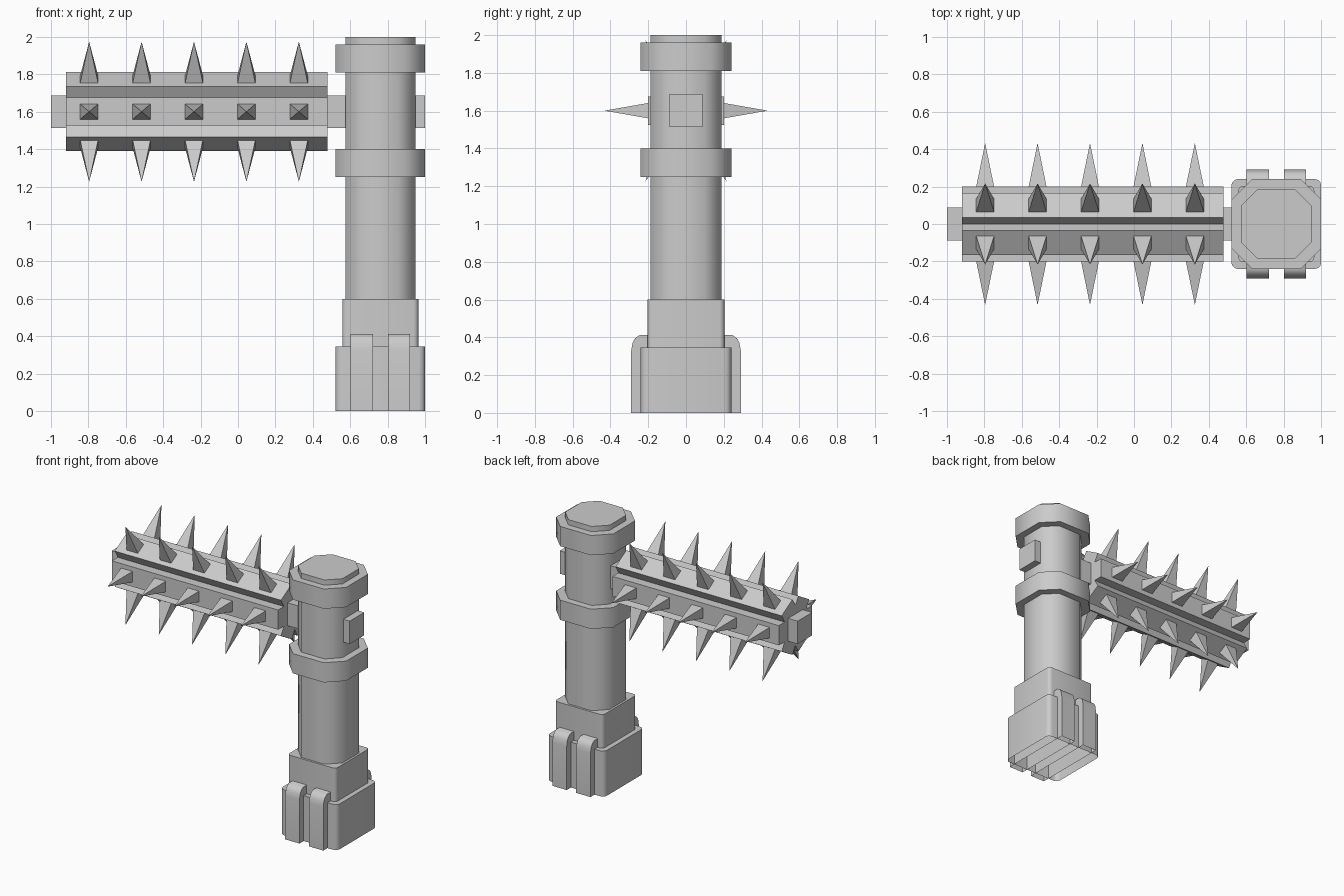
import bpy, bmesh, math
from mathutils import Vector

if "Cube" in bpy.data.objects:
    bpy.data.objects.remove(bpy.data.objects["Cube"])

PX = 0.76      # post centre in x
AZ = 1.60      # roller axle height


def finish(name, bm, smooth=None):
    bmesh.ops.recalc_face_normals(bm, faces=bm.faces)
    mesh = bpy.data.meshes.new(name)
    bm.to_mesh(mesh)
    bm.free()
    obj = bpy.data.objects.new(name, mesh)
    bpy.context.collection.objects.link(obj)
    if smooth:
        bpy.ops.object.select_all(action='DESELECT')
        obj.select_set(True)
        bpy.context.view_layer.objects.active = obj
        bpy.ops.object.shade_smooth_by_angle(angle=math.radians(smooth))
    return obj


def prism(name, profile, axis, lo, hi, smooth=None, open_bottom=False):
    """Extrude a 2D profile: axis 'x' reads (y, z), axis 'z' reads (x, y)."""
    place = (lambda p, t: (t, p[0], p[1])) if axis == 'x' else (lambda p, t: (p[0], p[1], t))
    bm = bmesh.new()
    face = bm.faces.new([bm.verts.new(place(p, lo)) for p in profile])
    ext = bmesh.ops.extrude_face_region(bm, geom=[face], use_keep_orig=True)
    step = Vector(place((0, 0), hi - lo))
    bmesh.ops.translate(bm, vec=step, verts=[g for g in ext['geom'] if isinstance(g, bmesh.types.BMVert)])
    bmesh.ops.recalc_face_normals(bm, faces=bm.faces)
    if open_bottom:
        down = [f for f in bm.faces if f.normal.z < -0.9]
        bmesh.ops.delete(bm, geom=down, context='FACES_ONLY')
    return finish(name, bm, smooth)


def octagon(half, flat):
    pts = []
    for sx, sy in ((1, 1), (-1, 1), (-1, -1), (1, -1)):
        a, b = (PX + sx * half, sy * flat), (PX + sx * flat, sy * half)
        pts += [a, b] if sx * sy > 0 else [b, a]
    return pts


def rounded_square(half, r, steps=3):
    pts = []
    for q, (sx, sy) in enumerate(((1, 1), (-1, 1), (-1, -1), (1, -1))):
        for i in range(steps + 1):
            a = math.pi / 2 * (q + i / steps)
            pts.append((PX + sx * (half - r) + r * math.cos(a), sy * (half - r) + r * math.sin(a)))
    return pts


# Post, collars and stepped hollow base
prism("post", octagon(0.187, 0.098), 'z', 0.55, 2.0, 50)
prism("lower_collar", octagon(0.24, 0.13), 'z', 1.25, 1.40, 50)
prism("upper_collar", octagon(0.24, 0.13), 'z', 1.81, 1.96, 50)
prism("base_block", rounded_square(0.24, 0.035), 'z', 0, 0.345, 40, True)
prism("base_step", rounded_square(0.203, 0.025), 'z', 0.32, 0.60, 40, True)

# Straps over the base, rounded at the top outer edges
half_strap = [(0.29, 0), (0.29, 0.33), (0.283, 0.37), (0.27, 0.395), (0.245, 0.412)]
strap = half_strap + [(-y, z) for y, z in reversed(half_strap)]
for i, x in enumerate((0.66, 0.86)):
    prism(f"base_strap_{i + 1}", strap, 'x', x - 0.06, x + 0.06, 40, True)

# Square axle running through roller and post
h = 0.087
prism("axle", [(-h, AZ - h), (h, AZ - h), (h, AZ + h), (-h, AZ + h)], 'x', -1.0, 1.0)

# Six-ribbed roller with V grooves between the ribs
section = []
for k in range(6):
    a = k * math.pi / 3
    for u, v in ((0.2, -0.075), (0.2, 0.075), (0.13, 0.075)):
        section.append((u * math.cos(a) - v * math.sin(a), AZ + u * math.sin(a) + v * math.cos(a)))
prism("roller", section, 'x', -0.92, 0.477)

# Pyramid spikes, five along each rib
bm = bmesh.new()
for k in range(6):
    a = k * math.pi / 3
    out = Vector((0, math.cos(a), math.sin(a)))
    side = Vector((0, -math.sin(a), math.cos(a)))
    for i in range(5):
        c = Vector((-0.795 + 0.28 * i, 0, AZ))
        base = [bm.verts.new(c + out * 0.198 + side * 0.041 * s + Vector((0.048 * t, 0, 0)))
                for s, t in ((-1, -1), (-1, 1), (1, 1), (1, -1))]
        tip = bm.verts.new(c + out * 0.432)
        bm.faces.new(base)
        for j in range(4):
            bm.faces.new((base[j], base[(j + 1) % 4], tip))
finish("roller_spikes", bm)
